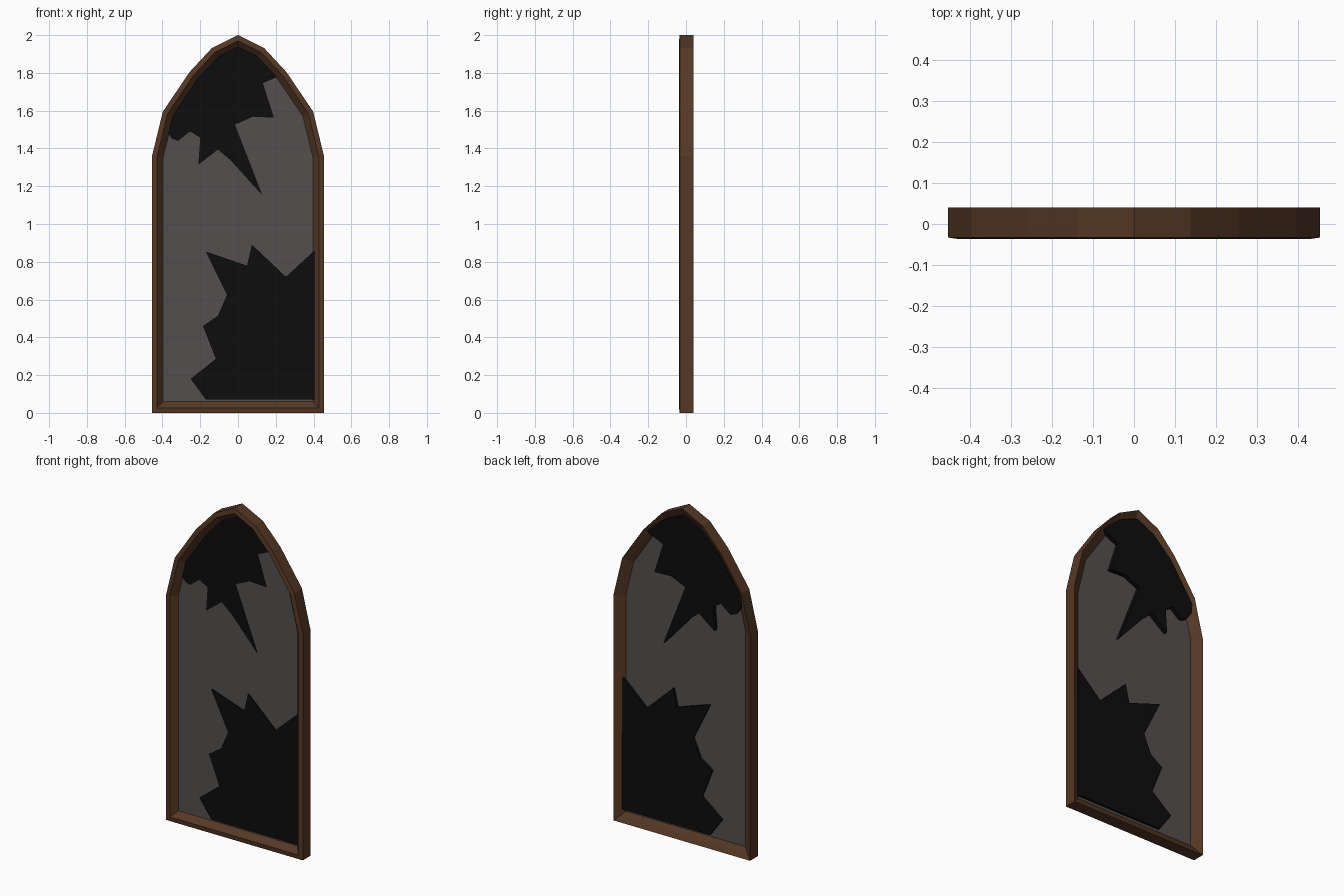
import bpy
import bmesh
from mathutils import Vector

default_cube = bpy.data.objects.get("Cube")
if default_cube:
    bpy.data.objects.remove(default_cube, do_unlink=True)


def make_material(name, colour):
    material = bpy.data.materials.new(name)
    material.use_nodes = True
    material.diffuse_color = (*colour, 1)
    shader = material.node_tree.nodes["Principled BSDF"]
    shader.inputs["Base Color"].default_value = (*colour, 1)
    shader.inputs["Roughness"].default_value = 0.8
    return material


def make_object(name, bm, material):
    bmesh.ops.recalc_face_normals(bm, faces=bm.faces[:])
    mesh = bpy.data.meshes.new(name)
    bm.to_mesh(mesh)
    bm.free()
    mesh.materials.append(material)
    obj = bpy.data.objects.new(name, mesh)
    bpy.context.collection.objects.link(obj)
    return obj


def inset_outline(outline, distance):
    """Move every edge of a counter-clockwise outline inwards, with mitred corners."""
    result = []
    for i, point in enumerate(outline):
        before = (point - outline[i - 1]).normalized()
        after = (outline[(i + 1) % len(outline)] - point).normalized()
        normal_a = Vector((-before.y, before.x))
        normal_b = Vector((-after.y, after.x))
        result.append(point + (normal_a + normal_b) * distance / (1 + normal_a.dot(normal_b)))
    return result


def slab(name, outline, front, back, material):
    """Flat plate standing upright, from an outline in x and z."""
    bm = bmesh.new()
    face = bm.faces.new([bm.verts.new((p[0], front, p[1])) for p in outline])
    extruded = bmesh.ops.extrude_face_region(bm, geom=[face])["geom"]
    moved = [v for v in extruded if isinstance(v, bmesh.types.BMVert)]
    bmesh.ops.translate(bm, verts=moved, vec=(0, back - front, 0))
    if face.is_valid is False or len(bm.faces) < len(outline) + 2:
        bm.faces.new([v for v in bm.verts if v not in moved])
    return make_object(name, bm, material)


wood = make_material("dark brown wood", (0.092, 0.040, 0.018))
grey = make_material("dusty grey glass", (0.088, 0.078, 0.077))
black = make_material("black hole", (0.004, 0.004, 0.004))

# Pointed arch outline, counter-clockwise from the bottom right
right_half = [(0.455, 0), (0.455, 1.36), (0.398, 1.595), (0.256, 1.805), (0.138, 1.932)]
arch = [Vector(p) for p in right_half] + [Vector((0, 2))]
arch += [Vector((-x, z)) for x, z in reversed(right_half)]

# Frame: moulding profile (inset, depth) swept round the arch
profile = [(0, 0.04), (0, -0.033), (0.027, -0.037), (0.06, 0), (0.03, 0.022)]
bm = bmesh.new()
rings = [[bm.verts.new((p.x, depth, p.y)) for p in inset_outline(arch, inset)]
         for inset, depth in profile]
for k, ring in enumerate(rings):
    following = rings[(k + 1) % len(rings)]
    for i in range(len(ring)):
        j = (i + 1) % len(ring)
        bm.faces.new((ring[i], ring[j], following[j], following[i]))
make_object("arched_frame", bm, wood)

# Glass pane
slab("glass_pane", inset_outline(arch, 0.055), -0.001, 0.003, grey)

# Jagged broken areas
upper_jags = [(0.255, 1.8), (0.132, 1.745), (0.19, 1.563), (0.08, 1.568), (-0.016, 1.526),
              (0.13, 1.15), (-0.037, 1.335), (-0.106, 1.394), (-0.21, 1.314),
              (-0.2, 1.457), (-0.254, 1.49), (-0.317, 1.44), (-0.35, 1.452)]
upper_rim = [(-0.385, 1.5), (-0.39, 1.56), (-0.24, 1.78), (-0.12, 1.89), (0, 1.95), (0.12, 1.9)]
slab("upper_broken_area", upper_jags + upper_rim, -0.004, 0.03, black)

lower_jags = [(0.41, 0.864), (0.254, 0.72), (0.074, 0.89), (0.048, 0.78), (-0.17, 0.853),
              (-0.058, 0.625), (-0.106, 0.514), (-0.185, 0.46), (-0.117, 0.286),
              (-0.25, 0.18), (-0.17, 0.07)]
slab("lower_broken_area", lower_jags + [(0.415, 0.07)], -0.011, 0.018, black)
